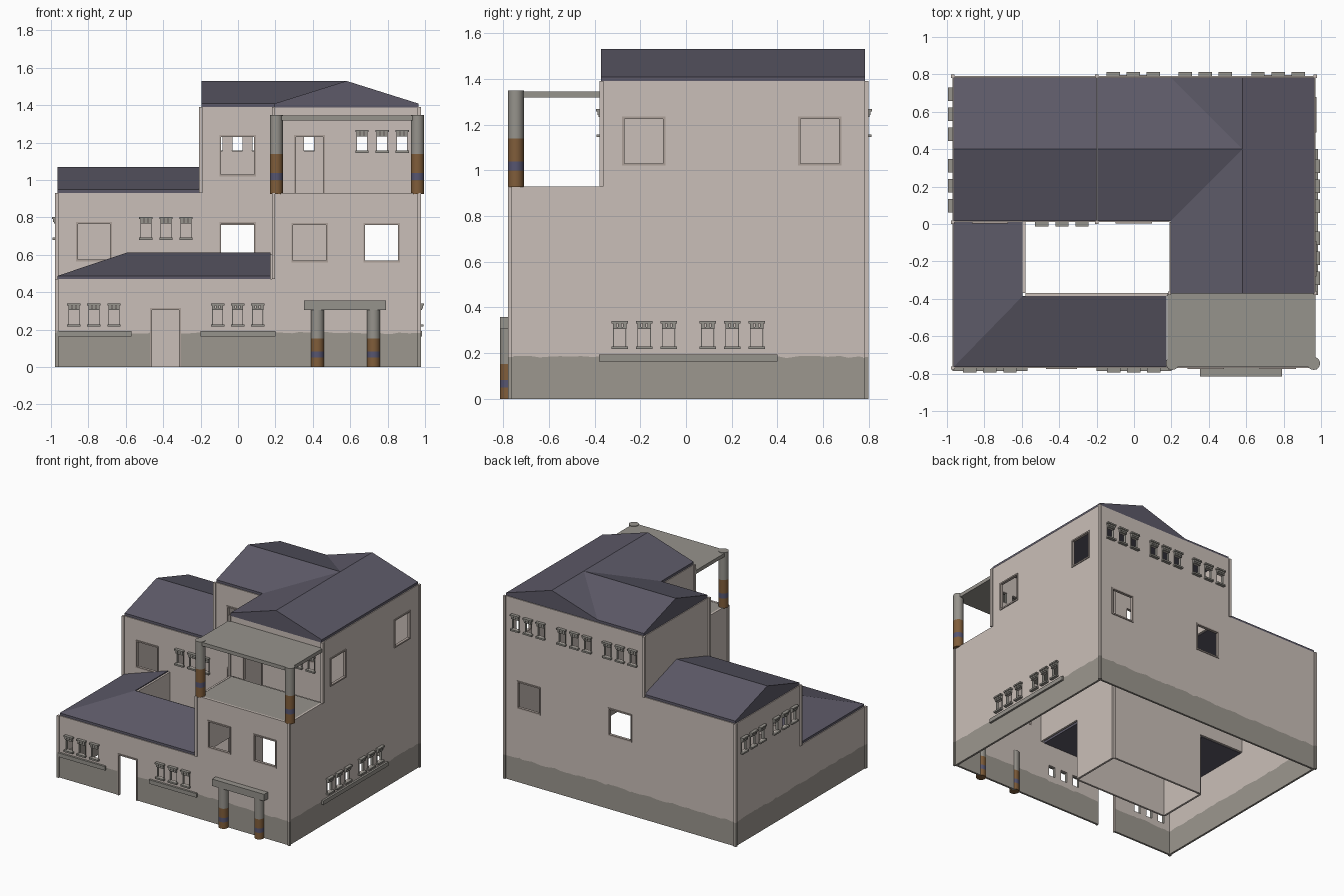
import bpy, bmesh, math, random
from mathutils import Vector

if "Cube" in bpy.data.objects:
    bpy.data.objects.remove(bpy.data.objects["Cube"])
random.seed(4)


def mat(name, r, g, b):
    m = bpy.data.materials.new(name)
    lin = [((c / 255 + 0.055) / 1.055) ** 2.4 for c in (r, g, b)]
    m.diffuse_color = (*lin, 1)
    m.use_nodes = True
    m.node_tree.nodes["Principled BSDF"].inputs["Base Color"].default_value = m.diffuse_color
    return m


PLASTER = mat("pink_plaster", 202, 191, 184)
BASE = mat("grey_base", 156, 151, 143)
ROOF = mat("slate_roof", 93, 90, 104)
STONE = mat("grey_stone", 150, 147, 140)
FRAME = mat("frame_taupe", 172, 160, 153)
BROWN = mat("column_brown", 128, 93, 58)
BLUE = mat("column_blue", 86, 85, 112)


def finish(name, bm, mats, fix=True):
    if fix:
        bmesh.ops.recalc_face_normals(bm, faces=bm.faces)
    me = bpy.data.meshes.new(name)
    bm.to_mesh(me)
    bm.free()
    for m in mats:
        me.materials.append(m)
    ob = bpy.data.objects.new(name, me)
    bpy.context.collection.objects.link(ob)
    return ob


def boxes(name, items, m):
    """One object from many (x0,x1,y0,y1,z0,z1) boxes."""
    bm = bmesh.new()
    for x0, x1, y0, y1, z0, z1 in items:
        vs = bmesh.ops.create_cube(bm, size=1)["verts"]
        for v in vs:
            v.co = Vector((x1 if v.co.x > 0 else x0, y1 if v.co.y > 0 else y0, z1 if v.co.z > 0 else z0))
    return finish(name, bm, [m])


def loft(name, sections, mats, idx=None, smooth=False):
    """Closed solid through equal-length cross sections."""
    bm = bmesh.new()
    rings = [[bm.verts.new(p) for p in s] for s in sections]
    n = len(rings[0])
    for k in range(len(rings) - 1):
        for i in range(n):
            j = (i + 1) % n
            f = bm.faces.new((rings[k][i], rings[k][j], rings[k + 1][j], rings[k + 1][i]))
            f.material_index = idx[k] if idx else 0
            f.smooth = smooth
    bm.faces.new(rings[0])
    bm.faces.new(rings[-1]).material_index = idx[-1] if idx else 0
    return finish(name, bm, mats)


T = 0.015
BZ = 0.183


def wall(name, face, u0, u1, z0, z1, holes, base=False):
    """Thin wall on face (axis, position, outward sign) with rectangular voids."""
    ax, c, s = face
    us = {u0, u1} | {h[i] for h in holes for i in (0, 1)}
    zs = {z0, z1} | {h[i] for h in holes for i in (2, 3)}
    if base:
        zs.add(BZ)
        k = u0 + 0.04
        while k < u1 - 0.02:
            if all(abs(k - u) > 0.012 for u in us):
                us.add(k)
            k += 0.045
    us, zs = sorted(us), sorted(zs)
    jit = {u: random.uniform(-0.006, 0.006) for u in us}
    bm = bmesh.new()
    grid = {}

    def vert(u, z):
        if (u, z) not in grid:
            zz = z + jit[u] if base and z == BZ else z
            grid[u, z] = bm.verts.new((c, u, zz) if ax == "x" else (u, c, zz))
        return grid[u, z]
    for a, b in zip(us, us[1:]):
        for p, q in zip(zs, zs[1:]):
            mu, mz = (a + b) / 2, (p + q) / 2
            if any(h[0] < mu < h[1] and h[2] < mz < h[3] for h in holes):
                continue
            vs = [vert(a, p), vert(b, p), vert(b, q), vert(a, q)]
            if (s > 0) != (ax == "x"):
                vs.reverse()
            bm.faces.new(vs).material_index = int(base and mz < BZ)
    ob = finish(name, bm, [PLASTER, BASE], fix=False)
    md = ob.modifiers.new("thickness", "SOLIDIFY")
    md.thickness, md.offset = T, -1


def onface(face, u0, u1, z0, z1, d, back=0.0):
    """Box standing d proud of a face."""
    ax, c, s = face
    a, b = sorted((c - s * back, c + s * d))
    return (a, b, u0, u1, z0, z1) if ax == "x" else (u0, u1, a, b, z0, z1)


frames, niches, sills = [], [], []


def window(face, u0, u1, z0, z1, w=0.01, door=False):
    """Frame round an opening; returns the opening."""
    for a, b, p, q in ((u0, u0 + w, z0, z1), (u1 - w, u1, z0, z1), (u0, u1, z1 - w, z1), (u0, u1, z0, z0 + w)):
        if not (door and q == z0 + w):
            frames.append(onface(face, a, b, p, q, 0.006, T))
    return (u0 + w / 2, u1 - w / 2, z0 if door else z0 + w / 2, z1 - w / 2)


def triple(face, mid, z):
    """Three small openings with sill and stepped capital; returns the openings."""
    out = []
    for u in (mid - 0.107, mid, mid + 0.107):
        for h, p, q, d in ((0.036, 0, 0.012, 0.022), (0.03, 0.088, 0.097, 0.014), (0.036, 0.112, 0.123, 0.024)):
            niches.append(onface(face, u - h, u + h, z + p, z + q, d))
        for o in (-0.022, 0, 0.022):
            niches.append(onface(face, u + o - 0.008, u + o + 0.008, z + 0.097, z + 0.112, 0.018))
        for o in (-0.03, 0.026):
            niches.append(onface(face, u + o, u + o + 0.004, z + 0.012, z + 0.088, 0.004, T))
        out.append((u - 0.028, u + 0.028, z + 0.01, z + 0.09))
    return out


# plan lines
L, R, F, B = -0.97, 0.97, -0.77, 0.79
CX0, CX1, CY0, CY1 = -0.58, 0.19, -0.37, 0.01   # courtyard
H1, H2, H3, TX = 0.47, 0.93, 1.39, -0.2
front, back, left, right = ("y", F, -1), ("y", B, 1), ("x", L, -1), ("x", R, 1)
inner_front = ("y", CY1, -1)
terrace = ("y", CY0, -1)

# outer walls
wall("front_wall", front, L, R, 0, H2,
     [(L, CX1, H1, H2), window(front, -0.47, -0.305, 0, 0.315, door=True),
      window(front, 0.285, 0.48, 0.56, 0.77), window(front, 0.67, 0.865, 0.56, 0.77)]
     + triple(front, -0.77, 0.217) + triple(front, -0.002, 0.217), True)
wall("back_wall", back, L, R, 0, H3,
     [(L, TX, H2, H3), window(back, -0.1, 0.1, 0.56, 0.77), window(back, 0.67, 0.865, 0.56, 0.77)]
     + triple(back, -0.003, 1.145) + triple(back, 0.38, 1.145) + triple(back, 0.77, 1.145), True)
wall("left_wall", left, F, B, 0, H2,
     [(F, CY1, H1, H2)] + triple(left, 0.587, 0.68) + triple(left, 0.205, 0.68), True)
wall("right_wall", right, F, B, 0, H3,
     [(F, CY0, H2, H3), window(right, -0.28, -0.09, 1.02, 1.235), window(right, 0.49, 0.68, 1.02, 1.235)]
     + triple(right, -0.183, 0.217) + triple(right, 0.202, 0.217), True)

# courtyard and upper-storey walls
wall("courtyard_back_wall", inner_front, L, CX1, 0, H3,
     [(L, CX0, 0, H1), (L, TX, H2, H3), window(inner_front, -0.865, -0.675, 0.565, 0.775),
      window(inner_front, -0.1, 0.095, 0.56, 0.775), window(inner_front, -0.1, 0.095, 1.02, 1.24)]
     + triple(inner_front, -0.385, 0.68))
wall("courtyard_left_wall", ("x", CX0, 1), CY0, CY1, 0, 0.605, [])
wall("courtyard_front_wall", ("y", CY0, 1), CX0, CX1, 0, 0.605, [])
wall("courtyard_right_wall", ("x", CX1, -1), F, CY1, 0, H3, [(F, CY0, 0, H1), (F, CY0, H2, H3)])
wall("tower_left_wall", ("x", TX, -1), CY1, B, H2, H3, [])
wall("terrace_wall", terrace, CX1, R, H2, H3,
     [window(terrace, 0.3, 0.465, H2, 1.24, door=True)] + triple(terrace, 0.77, 1.145))

# long sills below the ground-floor openings
for f, a, b in ((front, -0.97, -0.57), (front, -0.2, 0.2), (right, -0.38, 0.4)):
    sills.append(onface(f, a, b, 0.163, 0.193, 0.015))
boxes("window_frames", frames, FRAME)
boxes("small_window_surrounds", niches, STONE)
boxes("long_sills", sills, STONE)

# corner posts
e = 0.009
posts = [(L, F, 0, H1), (R, F, 0, H2), (L, B, 0, H2), (R, B, 0, H3), (R, CY0, H2, H3),
         (TX, B, H2, H3), (TX, CY1, H2, H3), (L, CY1, H1, H2), (CX1, F, H1, H2), (CX1, CY0, H2, H3)]
boxes("corner_posts", [(x - e, x + e, y - e, y + e, max(z0, BZ), z1) for x, y, z0, z1 in posts], PLASTER)
boxes("corner_post_bases", [(x - e, x + e, y - e, y + e, 0, BZ) for x, y, z0, z1 in posts if z0 == 0], BASE)


# roofs
def gable_profile(a, b, z):
    return [(a, z), (a, z + 0.022), ((a + b) / 2, z + 0.143), (b, z + 0.022), (b, z)]


i = 0.006
loft("left_block_roof", [[(x, y, z) for y, z in gable_profile(CY1 + i, B - i, H2 - 0.003)]
                         for x in (L + i, TX - 0.001)], [ROOF])
loft("tower_side_roof", [[(x, y, z) for y, z in gable_profile(CY1 + i, B - i, H3 - 0.003)]
                         for x in (TX + i, 0.58)], [ROOF])
loft("tower_main_roof", [[(x, y, z) for x, z in gable_profile(CX1 + i, R - i, H3 - 0.003)]
                         for y in (CY0 - 0.001, B - i)], [ROOF])
loft("shed_roof", [[(*o, 0.466), (*o, 0.488), (*n, 0.612), (*n, 0.466)] for o, n in (
    ((CX1 - 0.015, F + i), (CX1 - 0.015, CY0 - T)),
    ((L + i, F + i), (CX0 - T, CY0 - T)),
    ((L + i, CY1), (CX0 - T, CY1)))], [ROOF])

# terrace
boxes("terrace_floor", [(CX1 + 0.005, R - 0.005, F + 0.005, CY0, 0.91, 0.928)], STONE)
boxes("terrace_canopy", [(CX1 - 0.01, R, F + 0.005, CY0, 1.318, 1.345)], STONE)


# painted columns
def column(name, x, y, r, levels):
    ring = [(x + r * math.cos(k * math.tau / 16), y + r * math.sin(k * math.tau / 16)) for k in range(16)]
    loft(name, [[(px, py, z) for px, py in ring] for z in levels], [BROWN, BLUE, STONE], [0, 1, 0, 2], True)


for n, x in (("left", 0.205), ("right", 0.96)):
    column(n + "_terrace_column", x, -0.745, 0.035, (0.926, 1.0, 1.038, 1.14, 1.349))
for n, x in (("left", 0.425), ("right", 0.725)):
    column(n + "_porch_column", x, -0.78, 0.035, (0, 0.05, 0.083, 0.153, 0.31))
boxes("porch_beam", [(0.352, 0.79, -0.815, F, 0.305, 0.357)], STONE)
